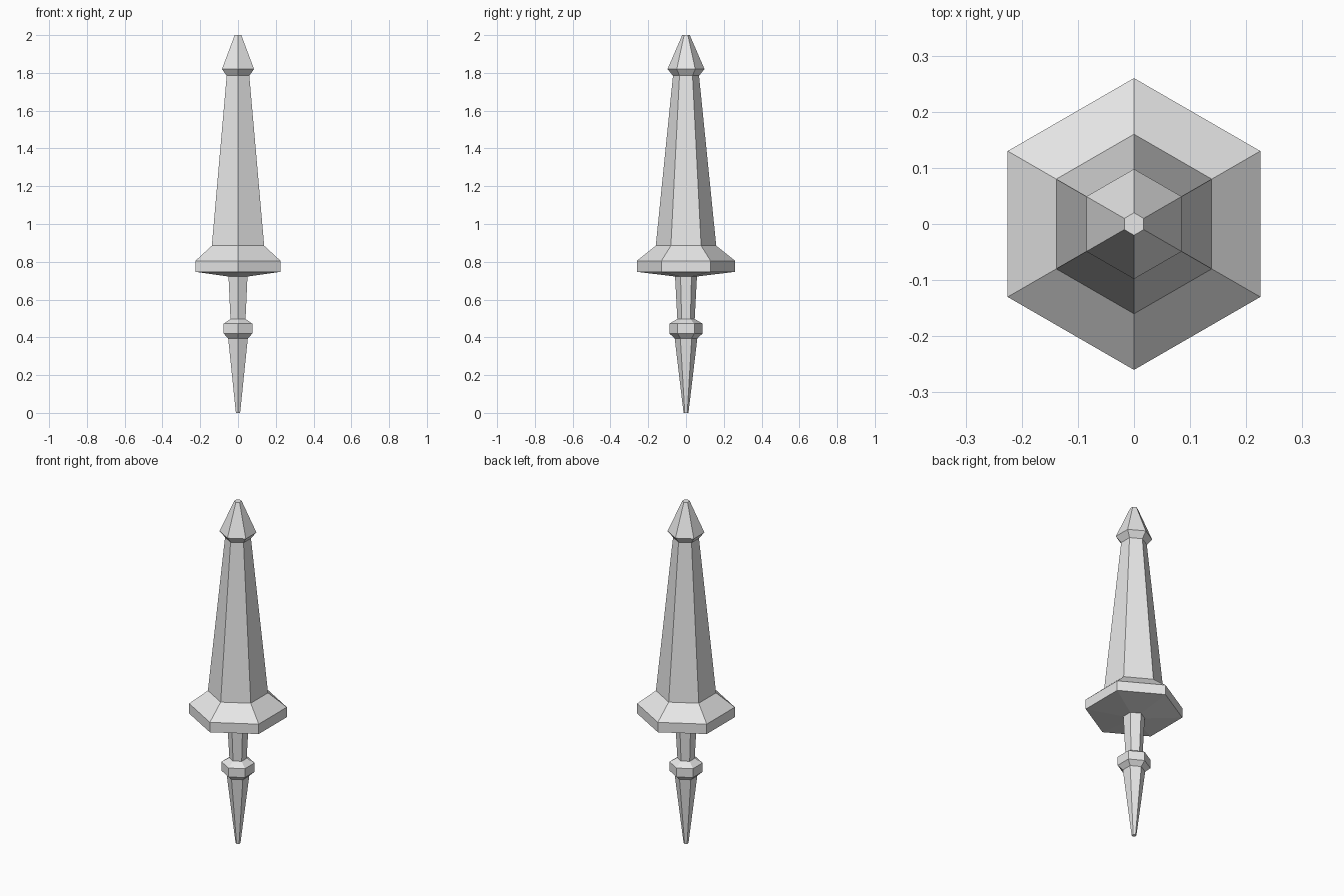
import bpy
import bmesh
from math import cos, sin, pi

cube = bpy.data.objects.get("Cube")
if cube:
    bpy.data.objects.remove(cube, do_unlink=True)

SIDES = 6

# Single flat grey
grey = bpy.data.materials.new("light grey")
grey.use_nodes = True
grey.diffuse_color = (0.8, 0.8, 0.8, 1)
grey.node_tree.nodes["Principled BSDF"].inputs["Base Color"].default_value = grey.diffuse_color


def hex_part(name, profile, cap_bottom=False, cap_top=False):
    """Skin hexagonal rings along a (radius, height) profile, corners on +y and -y."""
    bm = bmesh.new()
    rings = []
    for radius, z in profile:
        angles = [pi / 2 + 2 * pi * i / SIDES for i in range(SIDES)]
        rings.append([bm.verts.new((radius * cos(a), radius * sin(a), z)) for a in angles])
    for low, high in zip(rings, rings[1:]):
        for i in range(SIDES):
            j = (i + 1) % SIDES
            bm.faces.new((low[i], low[j], high[j], high[i]))
    if cap_bottom:
        bm.faces.new(rings[0][::-1])
    if cap_top:
        bm.faces.new(rings[-1])
    mesh = bpy.data.meshes.new(name)
    bm.to_mesh(mesh)
    bm.free()
    mesh.materials.append(grey)
    obj = bpy.data.objects.new(name, mesh)
    bpy.context.collection.objects.link(obj)
    return obj


# Rings shared by neighbouring parts
spike_top = (0.06, 0.395)
neck_bottom = (0.046, 0.497)
neck_top = (0.058, 0.722)
shaft_bottom = (0.16, 0.885)
shaft_top = (0.069, 1.785)

# Lower spike, collar and neck
hex_part("lower_spike", [(0.013, 0), spike_top], cap_bottom=True)
hex_part("collar", [spike_top, (0.088, 0.42), (0.088, 0.472), neck_bottom])
hex_part("neck", [neck_bottom, neck_top])

# Wide guard with sloped shoulder, tapered shaft and pointed head
hex_part("guard", [neck_top, (0.26, 0.747), (0.26, 0.805), shaft_bottom])
hex_part("shaft", [shaft_bottom, shaft_top])
hex_part("head", [shaft_top, (0.098, 1.82), (0.02, 2)], cap_top=True)
